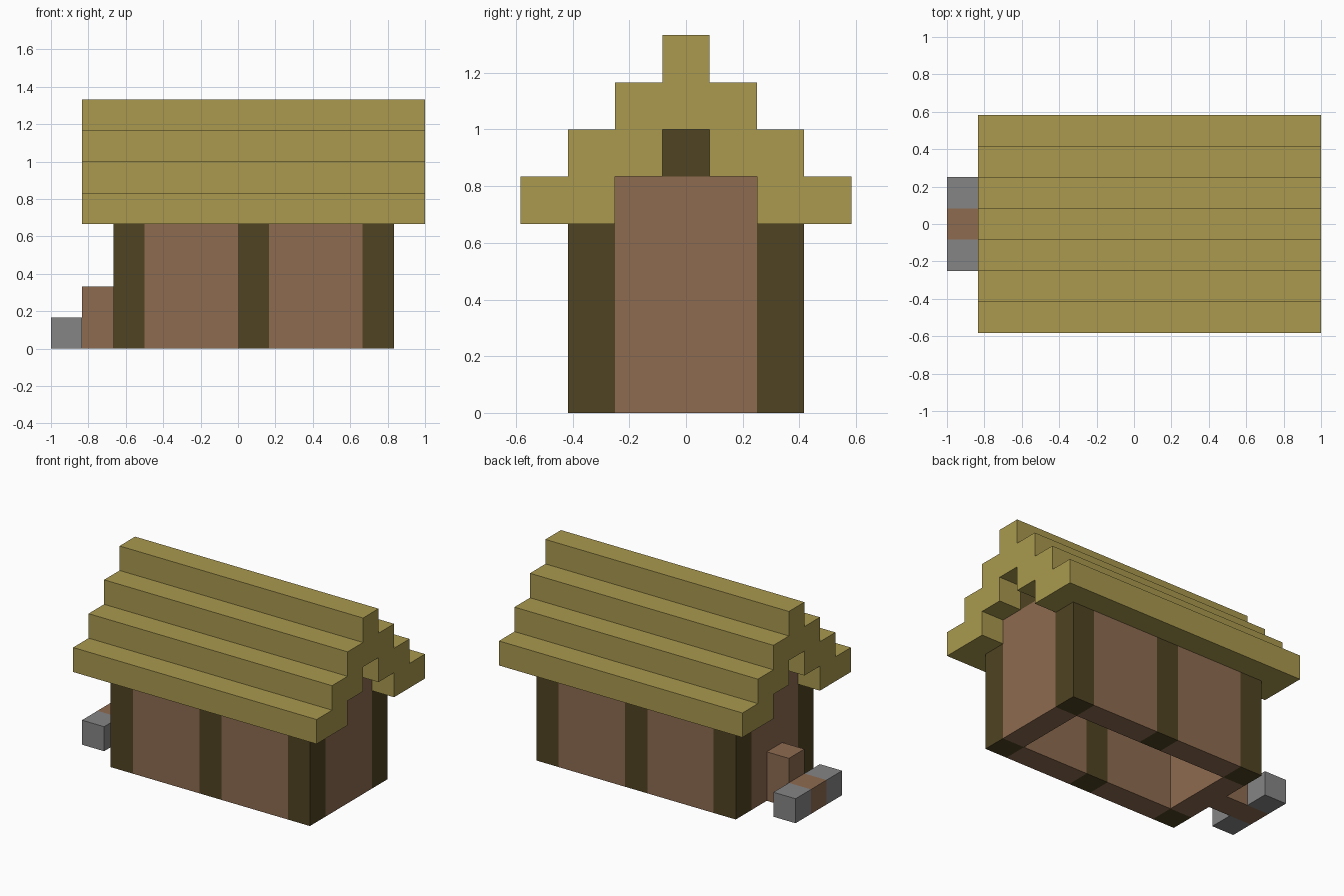
import bpy
import bmesh

CELL = 1 / 6  # everything sits on a regular block grid

start_cube = bpy.data.objects.get("Cube")
if start_cube:
    bpy.data.objects.remove(start_cube, do_unlink=True)


def make_material(name, rgb):
    mat = bpy.data.materials.new(name)
    mat.use_nodes = True
    mat.diffuse_color = (*rgb, 1)
    bsdf = next(n for n in mat.node_tree.nodes if n.type == 'BSDF_PRINCIPLED')
    bsdf.inputs["Base Color"].default_value = (*rgb, 1)
    return mat


thatch = make_material("straw yellow", (0.40, 0.32, 0.076))
plank = make_material("plank brown", (0.27, 0.147, 0.08))
timber = make_material("dark timber", (0.08, 0.056, 0.016))
stone = make_material("stone grey", (0.235, 0.235, 0.235))


def extrude_profile(name, profile, x0, x1, mat):
    """Extrude a (y, z) outline along x; all values are in cells."""
    bm = bmesh.new()
    face = bm.faces.new([bm.verts.new((x0, y, z)) for y, z in profile])
    result = bmesh.ops.extrude_face_region(bm, geom=[face])
    moved = [v for v in result["geom"] if isinstance(v, bmesh.types.BMVert)]
    bmesh.ops.translate(bm, verts=moved, vec=(x1 - x0, 0, 0))
    bmesh.ops.scale(bm, verts=bm.verts, vec=(CELL, CELL, CELL))
    bmesh.ops.recalc_face_normals(bm, faces=bm.faces)
    mesh = bpy.data.meshes.new(name)
    bm.to_mesh(mesh)
    bm.free()
    mesh.materials.append(mat)
    obj = bpy.data.objects.new(name, mesh)
    bpy.context.collection.objects.link(obj)
    return obj


def block(name, x, y, z, mat):
    """Box from (low, high) ranges in cells."""
    outline = [(y[0], z[0]), (y[1], z[0]), (y[1], z[1]), (y[0], z[1])]
    return extrude_profile(name, outline, x[0], x[1], mat)


# Long walls: timber posts with plank panels between them
for side, y in (("front", (-2.5, -1.5)), ("back", (1.5, 2.5))):
    for label, x in (("right", -4), ("middle", 0), ("left", 4)):
        block(f"{side}_{label}_post", (x, x + 1), y, (0, 4), timber)
    for label, x in (("right", (-3, 0)), ("left", (1, 4))):
        block(f"{side}_{label}_panel", x, y, (0, 4), plank)

# End walls rise one step higher into the gable
for label, x in (("right", -4), ("left", 4)):
    block(f"{label}_end_wall", (x, x + 1), (-1.5, 1.5), (0, 5), plank)

# Ridge beam showing in both gables
block("ridge_beam", (-4, 5), (-0.5, 0.5), (5, 6), timber)

# Stepped roof: outer stairs up to the ridge, inner stairs back down
outer = [(3.5, 4), (3.5, 5), (2.5, 5), (2.5, 6), (1.5, 6), (1.5, 7), (0.5, 7), (0.5, 8)]
inner = [(0.5, 6), (0.5, 5), (1.5, 5), (1.5, 4)]
half = inner + outer
mirrored = [(-y, z) for y, z in reversed(half)]
extrude_profile("stepped_roof", half + mirrored, -5, 6, thatch)

# Small bench of blocks outside the right end wall
block("bench_back", (-5, -4), (-0.5, 0.5), (0, 2), plank)
block("bench_seat", (-6, -5), (-0.5, 0.5), (0, 1), plank)
for label, y in (("front", (-1.5, -0.5)), ("back", (0.5, 1.5))):
    block(f"bench_{label}_stone", (-6, -5), y, (0, 1), stone)
